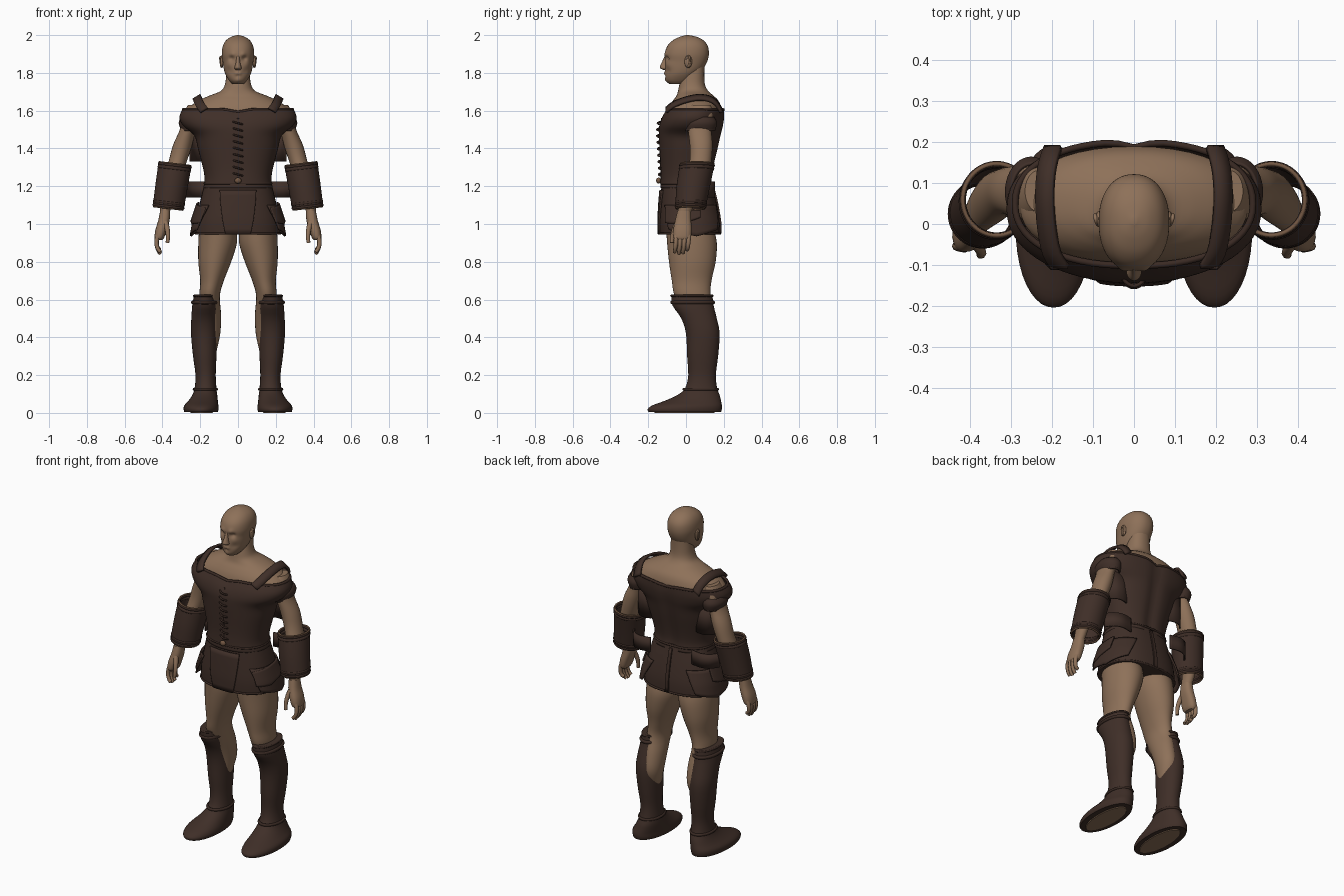
import bpy, bmesh
from math import cos, sin, radians, exp, pi
from mathutils import Vector

cube = bpy.data.objects.get("Cube")
if cube:
    bpy.data.objects.remove(cube)


def material(name, rgb):
    m = bpy.data.materials.new(name)
    m.use_nodes = True
    m.diffuse_color = (*rgb, 1)
    m.node_tree.nodes["Principled BSDF"].inputs["Base Color"].default_value = (*rgb, 1)
    return m


SKIN = material("skin", (0.27, 0.165, 0.1))
LEATHER = material("dark_leather", (0.05, 0.028, 0.021))
TRIM = material("leather_trim", (0.042, 0.023, 0.017))
TAN = material("tan_fitting", (0.17, 0.095, 0.055))


def shade(ob, angle):
    bpy.ops.object.select_all(action="DESELECT")
    ob.select_set(True)
    bpy.context.view_layer.objects.active = ob
    if ob.type == "CURVE":
        bpy.ops.object.convert(target="MESH")
    bpy.ops.object.shade_smooth_by_angle(angle=radians(angle))


def finish(name, bm, mat, thick=0):
    bmesh.ops.recalc_face_normals(bm, faces=bm.faces)
    mesh = bpy.data.meshes.new(name)
    bm.to_mesh(mesh)
    bm.free()
    mesh.materials.append(mat)
    ob = bpy.data.objects.new(name, mesh)
    bpy.context.collection.objects.link(ob)
    if thick:
        mod = ob.modifiers.new("thickness", "SOLIDIFY")
        mod.thickness, mod.offset = thick, 0
    shade(ob, 45)


# Rows are (z, x_min, x_max, y_min, y_max)
def sym(rows):
    return [(z, -h, h, a, b) for z, h, a, b in rows]


def flip(rows, s):
    return rows if s > 0 else [(z, -b, -a, c, d) for z, a, b, c, d in rows]


def ring_point(row, angle, power=2, grow=0):
    z, a, b, c, d = row
    cu = lambda t: (1 if t > 0 else -1) * abs(t) ** (2 / power)
    return Vector(((a + b) / 2 + ((b - a) / 2 + grow) * cu(cos(angle)),
                   (c + d) / 2 + ((d - c) / 2 + grow) * cu(sin(angle)), z))


def smooth_rows(rows, steps):
    out = []
    for i in range(len(rows) - 1):
        q = [rows[max(0, min(len(rows) - 1, i + k))] for k in (-1, 0, 1, 2)]
        for j in range(steps):
            t = j / steps
            out.append(tuple(b + (c - a) * t / 2 + (a - 2.5 * b + 2 * c - d / 2) * t * t
                             + (1.5 * (b - c) + (d - a) / 2) * t ** 3 for a, b, c, d in zip(*q)))
    return out + [rows[-1]]


def grid(bm, rings, closed):
    vs = [[bm.verts.new(p) for p in r] for r in rings]
    n = len(vs[0])
    for r, s in zip(vs, vs[1:]):
        for i in range(n if closed else n - 1):
            j = (i + 1) % n
            bm.faces.new((r[i], r[j], s[j], s[i]))
    return vs


def plain(p):
    return p


def loft(name, rows, mat, power=2, cap=True, thick=0, sides=40, steps=4, shape=plain):
    bm = bmesh.new()
    rings = [[shape(ring_point(r, 2 * pi * i / sides, power)) for i in range(sides)]
             for r in smooth_rows(rows, steps)]
    vs = grid(bm, rings, True)
    if cap:
        bm.faces.new(vs[0])
        bm.faces.new(vs[-1])
    finish(name, bm, mat, thick)


def row_at(rows, z):
    rows = sorted(rows)
    for p, q in zip(rows, rows[1:]):
        if z <= q[0]:
            t = (z - p[0]) / (q[0] - p[0])
            return (z, *[a + (b - a) * t for a, b in zip(p[1:], q[1:])])
    return (z, *rows[-1][1:])


def panel(name, rows, mid, widths, z_top, z_bot, mat, grow=(.008, .008), point=0, tilt=0):
    bm, n, rings = bmesh.new(), 24, []
    for k in range(9):
        v, ring = k / 8, []
        for i in range(n + 1):
            u = i / n - .5
            z = z_top + (z_bot - z_top) * v - point * v * (1 - abs(2 * u)) + tilt * u
            a = radians(mid + u * (widths[0] + (widths[1] - widths[0]) * v))
            ring.append(ring_point(row_at(rows, z), a, 2.4, grow[0] + (grow[1] - grow[0]) * v))
        rings.append(ring)
    grid(bm, rings, False)
    finish(name, bm, mat, .009)


def strip(name, path, z_low, z_high):
    bm = bmesh.new()
    grid(bm, [[(x, y, z) for x, y in smooth_rows(path, 4)] for z in (z_low, z_high)], False)
    finish(name, bm, LEATHER, .008)


def tube(name, pts, radius, mat, cyclic=False, taper=1):
    cu = bpy.data.curves.new(name, "CURVE")
    cu.dimensions, cu.bevel_depth, cu.bevel_resolution = "3D", radius, 2
    cu.resolution_u, cu.use_fill_caps = 4, True
    sp = cu.splines.new("POLY" if cyclic else "NURBS")
    sp.points.add(len(pts) - 1)
    for i, (p, q) in enumerate(zip(sp.points, pts)):
        p.co = (*q, 1)
        p.radius = 1 + (taper - 1) * i / (len(pts) - 1)
    sp.use_cyclic_u, sp.use_endpoint_u = cyclic, True
    cu.materials.append(mat)
    ob = bpy.data.objects.new(name, cu)
    bpy.context.collection.objects.link(ob)
    shade(ob, 60)


def rim(name, rows, z, radius, mat=TRIM, power=2, shape=plain):
    row = row_at(rows, z)
    tube(name, [shape(ring_point(row, pi * i / 30, power)) for i in range(60)], radius, mat, True)


def ball(name, loc, size, mat):
    bm = bmesh.new()
    bmesh.ops.create_uvsphere(bm, u_segments=20, v_segments=12, radius=1)
    for v in bm.verts:
        v.co = Vector(a * b for a, b in zip(v.co, size)) + Vector(loc)
    finish(name, bm, mat)


# Head with brow, sockets, cheeks and lips pushed into the face
def face(p):
    if p.y < -.03:
        for x, z, amount, size in ((.034, 1.877, .014, .013), (.028, 1.898, -.007, .014),
                                   (.05, 1.845, -.005, .018), (.042, 1.81, .005, .018),
                                   (.008, 1.796, -.006, .009), (0, 1.785, .005, .006),
                                   (0, 1.76, -.005, .014)):
            p.y += amount * exp(-((abs(p.x) - x) ** 2 + (p.z - z) ** 2) / size ** 2)
    return p


loft("head", sym([(1.742, .03, -.088, 0), (1.76, .048, -.105, .03), (1.79, .066, -.11, .06),
                  (1.82, .075, -.112, .09), (1.86, .081, -.11, .112), (1.9, .086, -.112, .121),
                  (1.94, .081, -.1, .116), (1.97, .065, -.073, .095), (1.99, .038, -.035, .06),
                  (2, .006, 0, .015)]), SKIN, 2.2, sides=80, steps=6, shape=face)
loft("nose", sym([(1.816, .012, -.12, -.1), (1.825, .019, -.137, -.09), (1.84, .015, -.136, -.09),
                  (1.865, .01, -.124, -.09), (1.895, .009, -.111, -.09)]), SKIN, sides=20)

# Neck and shoulders
loft("neck_and_shoulders", sym([(1.87, .055, -.01, .1), (1.8, .061, -.02, .097), (1.74, .069, -.035, .1),
                                (1.705, .09, -.042, .117), (1.68, .15, -.05, .145), (1.655, .205, -.068, .17),
                                (1.625, .25, -.085, .184), (1.59, .278, -.095, .188),
                                (1.54, .25, -.1, .17)]), SKIN, 2.2)


# Laced vest with a dipped neckline and a groove down the spine
def vest_shape(p):
    top = max(0, min(1, (p.z - 1.5) / .1))
    p.z -= top * .014 * exp(-(p.x / .05) ** 2)
    if p.y > .1:
        p.y -= .014 * exp(-(p.x / .035) ** 2)
    return p


VEST = sym([(1.61, .288, -.1, .2), (1.565, .306, -.125, .2), (1.52, .285, -.138, .194),
            (1.47, .228, -.14, .183), (1.4, .208, -.136, .168), (1.3, .182, -.13, .145),
            (1.24, .173, -.13, .137), (1.19, .18, -.132, .142)])
loft("vest", VEST, LEATHER, 2.25, cap=False, thick=.008, sides=72, shape=vest_shape)
rim("vest_neckline", VEST, 1.607, .008, power=2.25, shape=vest_shape)
rim("waist_seam", VEST, 1.215, .006, power=2.4)
tube("vest_front_seam", [(0, row_at(VEST, z)[3], z) for z in (1.24, 1.32, 1.4, 1.48, 1.56)], .005, TRIM)
for i in range(9):
    z = 1.255 + i * .034
    y = row_at(VEST, z)[3]
    tube("lace", [(-.026, y + .002, z + .014), (-.01, y - .02, z + .01), (.01, y - .02, z + .004),
                  (.026, y + .002, z)], .005, TRIM)
ball("waist_clasp", (0, -.145, 1.23), (.018, .013, .016), TAN)

# Shorts, front panel and back seam
SHORTS = sym([(1.22, .176, -.128, .135), (1.12, .2, -.137, .16), (1.02, .22, -.143, .178),
              (.945, .224, -.14, .18)])
loft("shorts", SHORTS, LEATHER, 2.4)
rim("shorts_hem", SHORTS, .95, .006, power=2.4)
panel("front_panel", SHORTS, 270, (52, 26), 1.18, .945, LEATHER, (.005, .005))
panel("back_seam", SHORTS, 90, (3, 3), 1.2, .95, TRIM, (.004, .004))

LEG = [(.98, .01, .205, -.105, .145), (.9, .006, .21, -.1, .163), (.8, .036, .21, -.09, .157),
       (.7, .075, .2, -.075, .135), (.62, .096, .205, -.06, .13), (.52, .09, .2, -.005, .155),
       (.42, .094, .2, .03, .168), (.32, .115, .2, .04, .14), (.2, .14, .2, .04, .13)]
BOOT = [(.625, .118, .232, -.078, .14), (.57, .11, .242, -.072, .146), (.5, .109, .247, -.025, .163),
        (.42, .109, .249, 0, .178), (.3, .114, .238, .006, .17), (.2, .118, .225, .012, .158),
        (.13, .114, .23, -.005, .165), (.095, .11, .242, -.045, .178), (.065, .107, .262, -.11, .185),
        (.04, .104, .284, -.178, .19), (.02, .103, .288, -.203, .19), (.004, .107, .284, -.198, .185)]
SOLE = [(0, .135, .25, -.165, .15), (.008, .13, .256, -.17, .155)]
ARM = [(1.63, .2, .265, .03, .13), (1.58, .19, .29, .0, .145), (1.5, .222, .308, .01, .135),
       (1.42, .242, .343, .02, .14), (1.34, .268, .365, .02, .135), (1.25, .3, .39, .0, .12),
       (1.15, .345, .412, -.025, .07), (1.06, .36, .412, -.045, .025)]
HAND = [(1.07, .36, .412, -.045, .025), (1.02, .362, .422, -.057, .027), (.97, .376, .437, -.067, .03),
        (.93, .39, .442, -.066, .026), (.915, .4, .436, -.055, .015)]
BRACER = [(1.085, .292, .446, -.052, .1), (1.2, .272, .432, -.045, .122), (1.315, .252, .416, -.028, .146)]
SLEEVE = [(1.565, .2, .296, .02, .145), (1.535, .19, .31, -.005, .16), (1.495, .2, .296, 0, .15)]


def bracer_tilt(p):
    p.z += .12 * (abs(p.x) - .35)
    return p


for s, side in ((1, "left"), (-1, "right")):
    at = lambda *p: [(s * x, *rest) for x, *rest in p]

    # Ears
    ball(side + "_ear", (s * .085, .012, 1.86), (.009, .02, .034), SKIN)
    tube(side + "_ear_fold", at((.087, -.002, 1.87), (.096, .012, 1.9), (.098, .036, 1.88), (.088, .01, 1.83)),
         .005, SKIN)

    # Legs and boots
    loft(side + "_leg", flip(LEG, s), SKIN)
    boot = flip(BOOT, s)
    loft(side + "_boot", boot, LEATHER, 2.1, steps=3)
    loft(side + "_sole", flip(SOLE, s), SKIN, steps=1)
    for z, r in ((.62, .006), (.585, .01), (.125, .008)):
        rim(side + "_boot_band", boot, z, r)

    # Arms, hands and bracers
    loft(side + "_arm", flip(ARM, s), SKIN)
    loft(side + "_palm", flip(HAND, s), SKIN, 2.4)
    for i in range(4):
        y, drop = -.052 + i * .022, (.01, 0, .004, .022)[i]
        tube(side + "_finger", at((.42, y, .945), (.438, y, .91), (.434, y - .004, .87),
                                  (.41, y - .008, .842 + drop)), .013, SKIN, taper=.75)
    tube(side + "_thumb", at((.385, -.045, 1.01), (.37, -.066, .97), (.368, -.074, .93), (.374, -.075, .9)),
         .015, SKIN, taper=.65)
    bracer = flip(BRACER, s)
    loft(side + "_bracer", bracer, LEATHER, cap=False, thick=.01, shape=bracer_tilt)
    for z in (1.09, 1.11, 1.295, 1.312):
        rim(side + "_bracer_band", bracer, z, .008, shape=bracer_tilt)
    for z in (1.082, 1.32):
        rim(side + "_bracer_edge", bracer, z, .005, TAN, shape=bracer_tilt)

    # Cap sleeve and shoulder strap
    sleeve = flip(SLEEVE, s)
    loft(side + "_sleeve", sleeve, LEATHER, cap=False, thick=.008)
    rim(side + "_sleeve_hem", sleeve, 1.498, .006)
    path = at((.18, -.104, 1.603), (.2, -.07, 1.63), (.212, -.01, 1.655), (.217, .06, 1.67),
              (.214, .12, 1.664), (.206, .16, 1.64), (.197, .186, 1.6))
    bm = bmesh.new()
    grid(bm, [[Vector(p) + Vector((w, 0, -s * w * .6)) for w in (-.02, 0, .02)]
              for p in smooth_rows(path, 3)], False)
    finish(side + "_shoulder_strap", bm, LEATHER, .014)

    # Loose flaps of the vest and belt that stand off behind the hips
    strip(side + "_vest_side_flap", at((.254, .09), (.225, .118), (.185, .125), (.15, .115)), 1.33, 1.5)
    strip(side + "_belt_flap", at((.285, .09), (.255, .13), (.205, .15), (.14, .14)), 1.14, 1.225)

    # Pointed hip flap with a pocket over it
    mid = 0 if s > 0 else 180
    panel(side + "_hip_flap", SHORTS, mid + s * 8, (110, 80), 1.1, .97, LEATHER, (.008, .026), .035)
    panel(side + "_pocket", SHORTS, mid - s * 12, (62, 54), 1.1, 1.02, LEATHER, (.014, .026), .02, s * .03)
